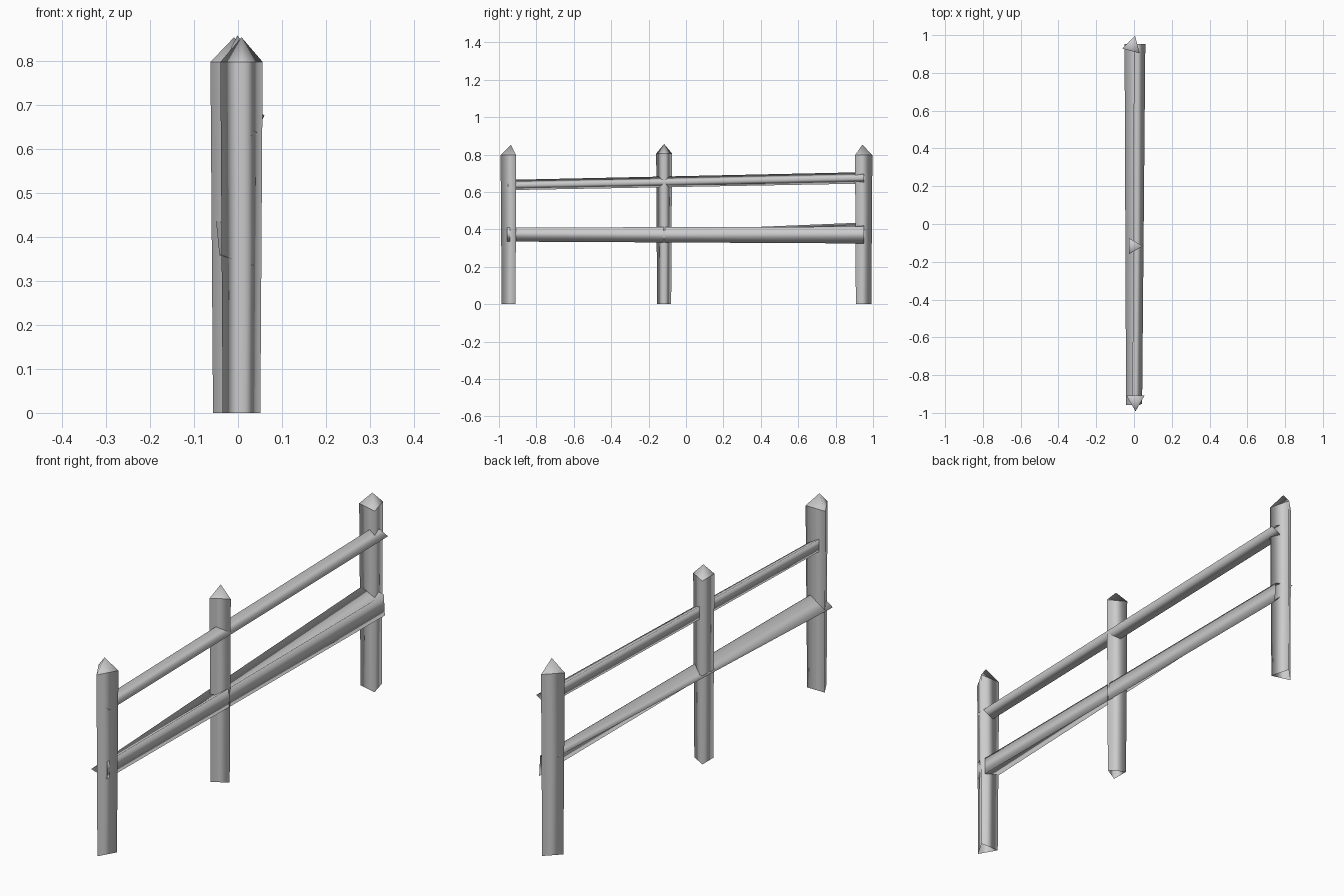
import bpy
from math import cos, sin, radians

if "Cube" in bpy.data.objects:
    bpy.data.objects.remove(bpy.data.objects["Cube"])


def make(name, verts, faces):
    mesh = bpy.data.meshes.new(name)
    mesh.from_pydata(verts, [], faces)
    for p in mesh.polygons:
        p.use_smooth = True
    ob = bpy.data.objects.new(name, mesh)
    bpy.context.collection.objects.link(ob)
    return ob


SIDES = [(0, 1), (1, 2), (2, 0)]


# Three-sided post, narrower at the foot, open underneath, pointed cap
def post(name, x, y, r, turn, shoulder, tip):
    def ring(radius, z):
        return [(x + radius * cos(radians(turn + 120 * i)),
                 y + radius * sin(radians(turn + 120 * i)), z) for i in range(3)]
    top = ring(r, shoulder)
    # top ring is doubled so the shoulder edge stays sharp
    verts = ring(r * 0.89, 0) + top + top + [(x, y, tip)]
    faces = [(a, b, b + 3, a + 3) for a, b in SIDES]
    faces += [(a + 6, b + 6, 9) for a, b in SIDES]
    make(name, verts, faces)


post("front_post", 0.008, -0.936, 0.0555, -90, 0.797, 0.853)
post("middle_post", -0.002, -0.117, 0.049, 0, 0.806, 0.857)
post("back_post", -0.009, 0.943, 0.0555, 75, 0.797, 0.853)


# Three-sided rail running through the posts, from (x, z) corners at each end
def rail(name, front, back, y0, y1):
    verts = [(x, y0, z) for x, z in front] + [(x, y1, z) for x, z in back]
    faces = [(b, a, a + 3, b + 3) for a, b in SIDES]
    make(name, verts, faces)


rail("upper_rail",
     [(0.043, 0.636), (-0.008, 0.665), (-0.008, 0.610)],
     [(0.060, 0.676), (0.000, 0.706), (0.005, 0.645)], -0.953, 0.953)
rail("lower_rail",
     [(0.035, 0.335), (0.035, 0.410), (-0.042, 0.358)],
     [(0.045, 0.325), (0.040, 0.415), (-0.050, 0.437)], -0.957, 0.953)
